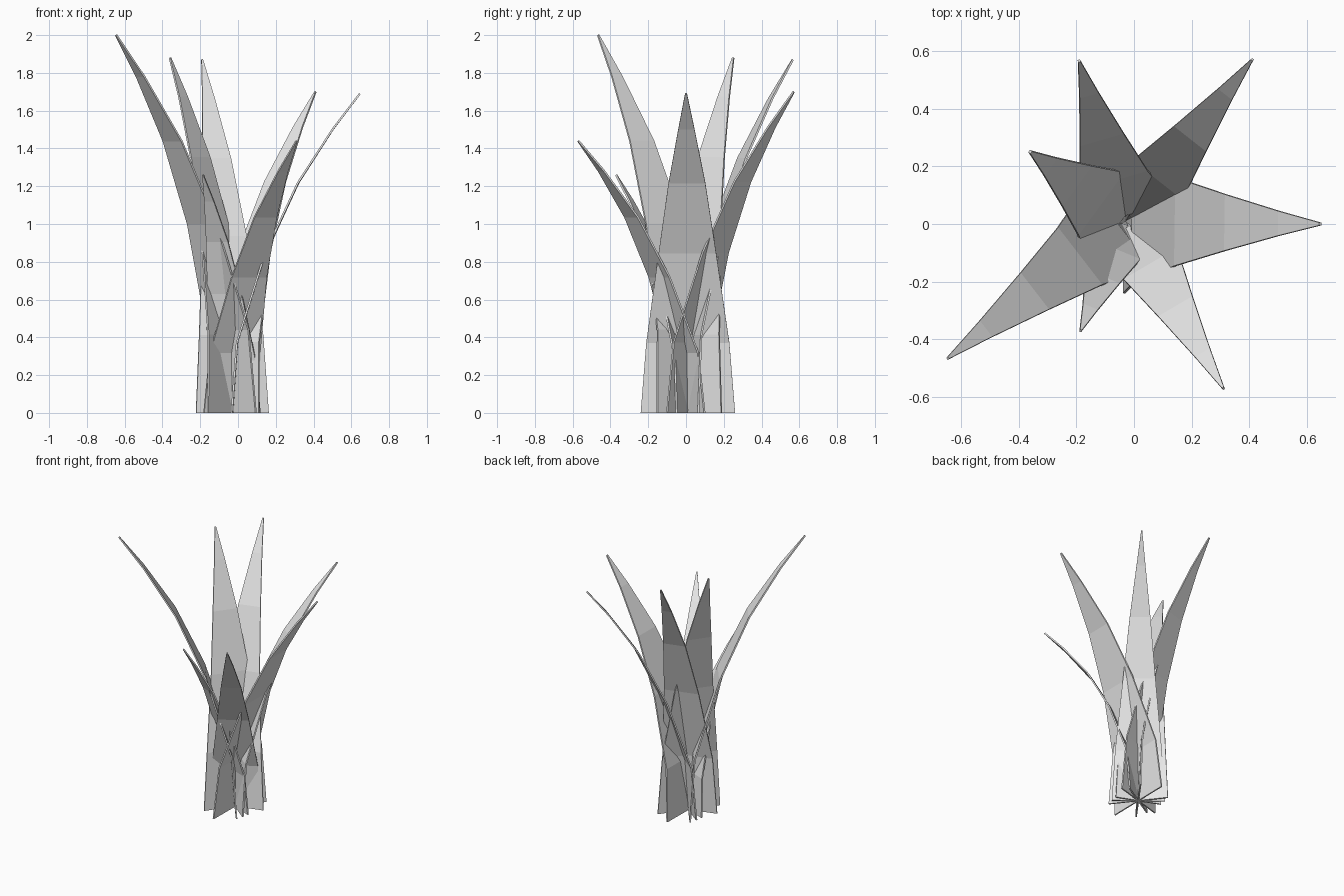
import bpy
import bmesh
from mathutils import Vector

cube = bpy.data.objects.get("Cube")
if cube:
    bpy.data.objects.remove(cube, do_unlink=True)

# Single pale grey leaf colour
leaf = bpy.data.materials.new("pale_grey_leaf")
leaf.use_nodes = True
leaf.diffuse_color = (0.8, 0.8, 0.8, 1)
leaf.node_tree.nodes["Principled BSDF"].inputs["Base Color"].default_value = (0.8, 0.8, 0.8, 1)

ROOT = Vector((-0.03, 0.01, 0))
# Shared blade profile: height, outward lean and width as fractions
ROWS = [(0, 0, 1), (0.22, 0.04, 0.88), (0.50, 0.26, 0.61),
        (0.72, 0.515, 0.39), (0.89, 0.79, 0.17), (1, 1, 0.02)]


def blade(name, tip, half_width):
    """Tapering strip that rises from the root and arcs out to its tip."""
    lean = Vector((tip[0], tip[1], 0)) - ROOT
    side = Vector((-lean.y, lean.x, 0)).normalized()
    bm = bmesh.new()
    rows = []
    for height, out, width in ROWS:
        centre = ROOT + lean * out + Vector((0, 0, tip[2] * height))
        offset = side * half_width * width
        rows.append((bm.verts.new(centre - offset), bm.verts.new(centre + offset)))
    for low, high in zip(rows, rows[1:]):
        bm.faces.new((low[0], low[1], high[1], high[0]))
    mesh = bpy.data.meshes.new(name)
    bm.to_mesh(mesh)
    bm.free()
    mesh.materials.append(leaf)
    obj = bpy.data.objects.new(name, mesh)
    bpy.context.collection.objects.link(obj)
    # Thin leaf thickness
    solid = obj.modifiers.new("thickness", 'SOLIDIFY')
    solid.thickness = 0.01
    solid.offset = 0


# Seven blades fanning out from one root
blade("front_right_tall_blade", (-0.645, -0.465, 2.0), 0.205)
blade("left_blade", (0.645, 0.0, 1.69), 0.25)
blade("back_left_blade", (0.41, 0.57, 1.70), 0.18)
blade("back_blade", (-0.19, 0.565, 1.87), 0.2)
blade("back_right_blade", (-0.36, 0.25, 1.88), 0.22)
blade("front_left_blade", (0.31, -0.57, 1.44), 0.175)
blade("front_short_blade", (-0.185, -0.37, 1.26), 0.16)
